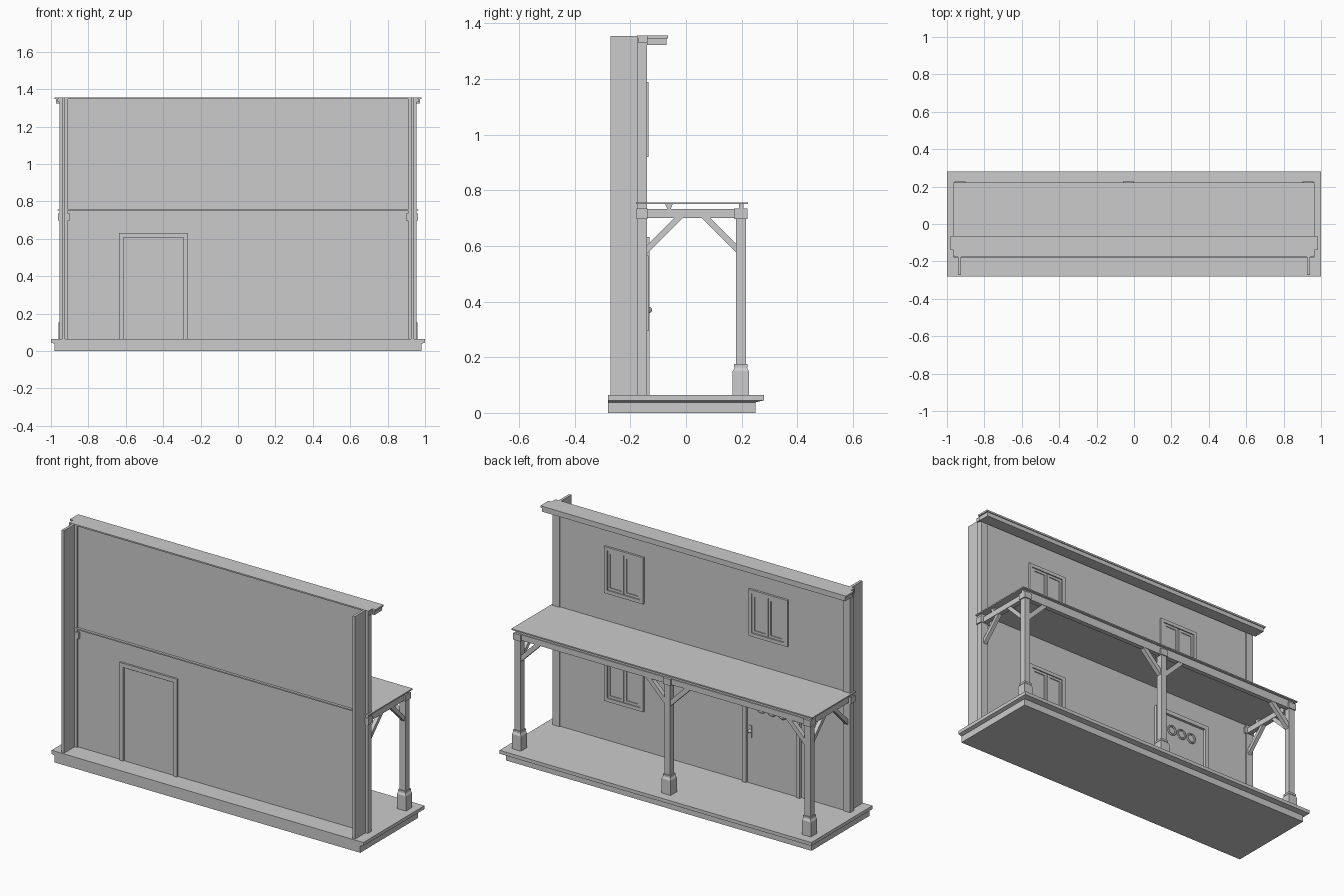
import bpy
import bmesh
from math import radians
from mathutils import Vector

cube = bpy.data.objects.get("Cube")
if cube:
    bpy.data.objects.remove(cube, do_unlink=True)

FLOOR = 0.065
TOP = 1.35
WALL_BACK, WALL_FACE = -0.165, -0.147


def finish(name, bm):
    bmesh.ops.recalc_face_normals(bm, faces=bm.faces[:])
    mesh = bpy.data.meshes.new(name)
    bm.to_mesh(mesh)
    bm.free()
    obj = bpy.data.objects.new(name, mesh)
    bpy.context.collection.objects.link(obj)
    return obj


def loft(name, rings):
    """Stack of rectangles: each ring is (x0, x1, y0, y1, z)."""
    bm = bmesh.new()
    loops = []
    for x0, x1, y0, y1, z in rings:
        corners = ((x0, y0), (x1, y0), (x1, y1), (x0, y1))
        loops.append([bm.verts.new((x, y, z)) for x, y in corners])
    bm.faces.new(loops[0][::-1])
    bm.faces.new(loops[-1])
    for low, high in zip(loops, loops[1:]):
        for i in range(4):
            j = (i + 1) % 4
            bm.faces.new((low[i], low[j], high[j], high[i]))
    return finish(name, bm)


def box(name, x, y, z):
    return loft(name, [(*x, *y, z[0]), (*x, *y, z[1])])


def brace(name, start, end, size=0.026):
    """Square timber running between two points."""
    start, end = Vector(start), Vector(end)
    axis = end - start
    bm = bmesh.new()
    bmesh.ops.create_cube(bm, size=1)
    bmesh.ops.scale(bm, vec=(size, size, axis.length), verts=bm.verts[:])
    obj = finish(name, bm)
    obj.location = (start + end) / 2
    obj.rotation_euler = axis.to_track_quat('Z', 'X').to_euler()
    return obj


def frame(name, x, z, y, width, bottom=True):
    """Rectangular trim with an open middle."""
    box(name + "_side_a", (x[0], x[0] + width), y, z)
    box(name + "_side_b", (x[1] - width, x[1]), y, z)
    inner = (x[0] + width, x[1] - width)
    box(name + "_head", inner, y, (z[1] - width, z[1]))
    if bottom:
        box(name + "_sill", inner, y, (z[0], z[0] + width))


def window(name, x, z):
    frame(name + "_trim", x, z, (WALL_FACE, -0.135), 0.02)
    mid = (x[0] + x[1]) / 2
    inner_z = (z[0] + 0.022, z[1] - 0.022)
    frame(name + "_sash_a", (x[0] + 0.022, mid - 0.002), inner_z, (WALL_FACE, -0.139), 0.014)
    frame(name + "_sash_b", (mid + 0.002, x[1] - 0.022), inner_z, (WALL_FACE, -0.139), 0.014)
    box(name + "_glass", (x[0] + 0.02, x[1] - 0.02), (WALL_FACE, -0.144), inner_z)


# Stepped plinth with a sloped lip
loft("plinth", [
    (-0.98, 0.98, -0.28, 0.25, 0),
    (-0.98, 0.98, -0.28, 0.25, 0.038),
    (-1, 1, -0.28, 0.28, 0.045),
    (-1, 1, -0.28, 0.28, FLOOR),
])

# Wall, corner posts and side fins
box("wall", (-0.92, 0.92), (WALL_BACK, WALL_FACE), (FLOOR, TOP))
for s, side in ((-1, "right"), (1, "left")):
    box(side + "_corner_post", sorted((s * 0.91, s * 0.955)), (-0.175, -0.14), (FLOOR, TOP))
    box(side + "_fin", sorted((s * 0.925, s * 0.94)), (-0.272, -0.175), (FLOOR, TOP + 0.005))
    box(side + "_cornice_bracket", sorted((s * 0.94, s * 0.965)), (-0.17, -0.14), (1.33, TOP))

# Cornice
box("cornice_body", (-0.972, 0.972), (-0.14, -0.07), (1.322, TOP))
box("cornice_cap", (-0.98, 0.98), (-0.14, -0.065), (1.346, 1.356))
box("cornice_back_cap", (-0.96, 0.96), (-0.176, -0.14), (1.348, 1.356))

# Door with frames on both faces
DOOR_X, DOOR_Z = (-0.637, -0.268), (FLOOR, 0.632)
frame("door_trim_porch", DOOR_X, DOOR_Z, (WALL_FACE, -0.132), 0.024, False)
frame("door_trim_inside", DOOR_X, DOOR_Z, (-0.176, WALL_BACK), 0.024, False)
box("door_leaf", (-0.608, -0.297), (-0.168, -0.142), (FLOOR, 0.603))
box("handle_plate", (-0.325, -0.307), (-0.142, -0.137), (0.33, 0.40))
bpy.ops.mesh.primitive_uv_sphere_add(segments=16, ring_count=8, radius=0.011,
                                     location=(-0.316, -0.133, 0.37))
bpy.context.object.name = "door_knob"
bpy.ops.object.shade_smooth_by_angle()

# Round scroll ornaments on the door
for i in range(3):
    bpy.ops.mesh.primitive_torus_add(major_segments=20, minor_segments=6,
                                     major_radius=0.026, minor_radius=0.006,
                                     location=(-0.52 + i * 0.068, -0.139, 0.52),
                                     rotation=(radians(90), 0, 0))
    bpy.context.object.name = f"door_ornament_{i + 1}"
    bpy.ops.object.shade_smooth_by_angle()

# Windows
window("upper_left_window", (0.37, 0.62), (0.92, 1.19))
window("upper_right_window", (-0.555, -0.305), (0.92, 1.19))
window("lower_left_window", (0.37, 0.62), (0.295, 0.565))

# Porch roof and long front beam
box("porch_roof", (-0.965, 0.965), (-0.18, 0.222), (0.75, 0.757))
box("porch_front_beam", (-0.945, 0.945), (0.184, 0.212), (0.70, 0.733))
box("porch_purlin", (-0.95, 0.95), (0.19, 0.207), (0.733, 0.75))

# Porch posts with stone feet, collars and cap blocks
POST_Y = 0.197
for side, x in (("right", -0.93), ("middle", -0.03), ("left", 0.93)):
    def ring(r, z):
        return (x - r, x + r, POST_Y - r, POST_Y + r, z)
    loft(side + "_porch_post", [ring(0.018, FLOOR), ring(0.018, 0.71)])
    loft(side + "_post_foot", [ring(0.029, FLOOR), ring(0.029, 0.15), ring(0.022, 0.163)])
    loft(side + "_post_collar", [ring(0.024, 0.163), ring(0.024, 0.175)])
    loft(side + "_post_cap", [ring(0.024, 0.697), ring(0.024, 0.734)])
    for s in (-1, 1):
        if abs(x + s * 0.13) < 0.93:
            brace(f"{side}_front_brace_{'a' if s < 0 else 'b'}",
                  (x + s * 0.01, POST_Y, 0.585), (x + s * 0.13, POST_Y, 0.705))

# Side beams, their wall blocks, spacers and diagonal braces
for s, side in ((-1, "right"), (1, "left")):
    x = s * 0.93
    box(side + "_side_beam", (x - 0.014, x + 0.014), (-0.15, 0.2), (0.70, 0.733))
    box(side + "_wall_block", (x - 0.032, x + 0.032), (-0.178, -0.138), (0.697, 0.734))
    loft(side + "_roof_spacer", [
        (x - 0.014, x + 0.014, -0.067, -0.055, 0.733),
        (x - 0.014, x + 0.014, -0.075, -0.048, 0.75),
    ])
    brace(side + "_post_brace", (x, 0.19, 0.582), (x, 0.065, 0.707), 0.022)
    brace(side + "_wall_brace", (x, -0.15, 0.577), (x, -0.02, 0.707), 0.022)
